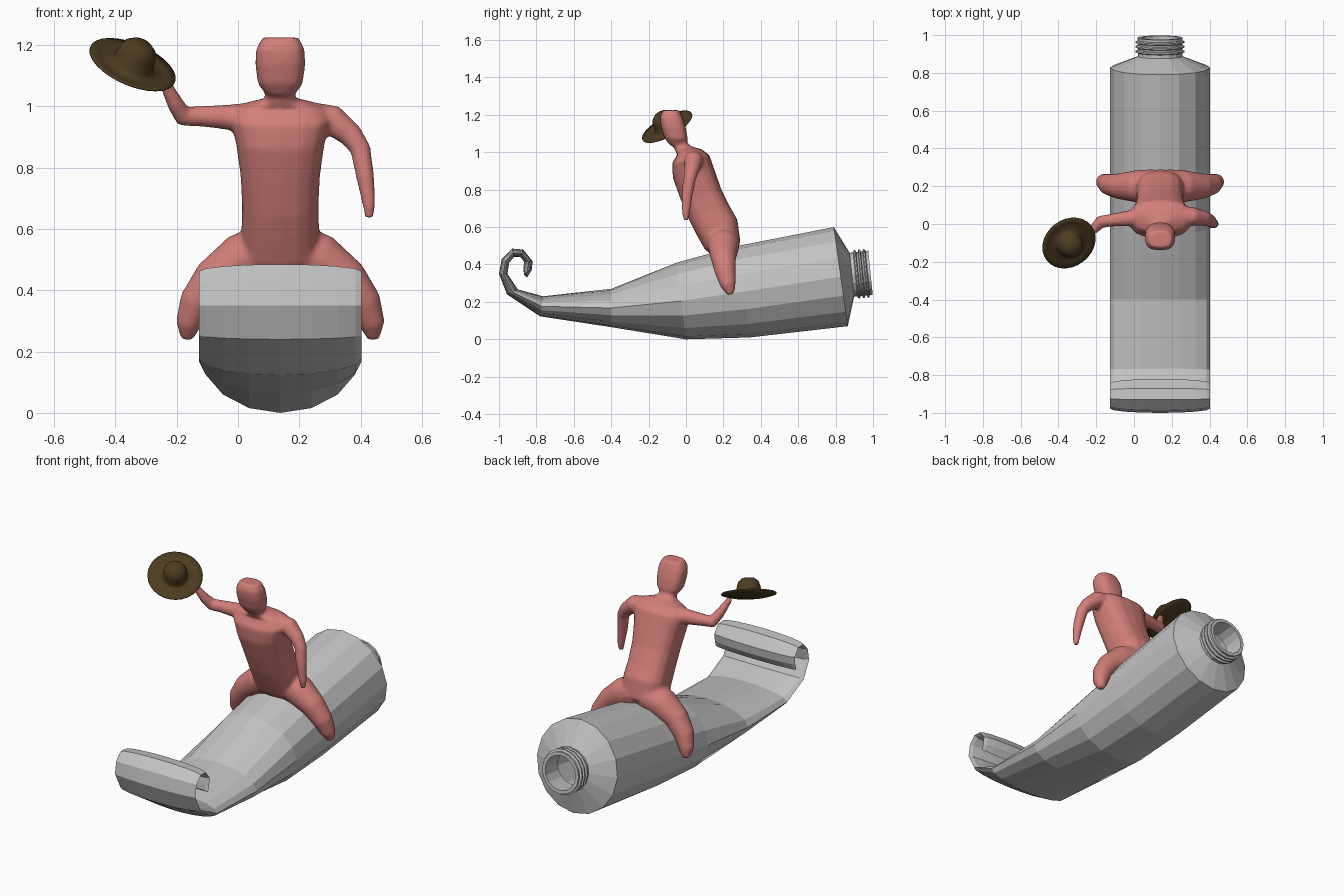
import bpy, bmesh, math
from mathutils import Vector

cube = bpy.data.objects.get("Cube")
if cube:
    bpy.data.objects.remove(cube)

CX = 0.138  # shared centre line of tube and rider


def material(name, rgb):
    m = bpy.data.materials.new(name)
    m.use_nodes = True
    m.diffuse_color = (*rgb, 1)
    bsdf = m.node_tree.nodes["Principled BSDF"]
    bsdf.inputs["Base Color"].default_value = (*rgb, 1)
    bsdf.inputs["Roughness"].default_value = 0.7
    return m


metal = material("tube grey", (0.55, 0.55, 0.55))
skin = material("salmon skin", (0.65, 0.21, 0.19))
felt = material("brown felt", (0.075, 0.045, 0.015))


def loft(bm, rings, n=16, power=1.0, caps=(True, True)):
    """Bridge rings given as (centre, side vector, up vector)."""
    def bend(t):
        return math.copysign(abs(t) ** power, t)
    loops = []
    for c, u, v in rings:
        angles = [2 * math.pi * i / n for i in range(n)]
        loops.append([bm.verts.new(c + u * bend(math.cos(a)) + v * bend(math.sin(a)))
                      for a in angles])
    for a, b in zip(loops, loops[1:]):
        for i in range(n):
            j = (i + 1) % n
            bm.faces.new((a[i], a[j], b[j], b[i]))
    if caps[0]:
        bm.faces.new(loops[0][::-1])
    if caps[1]:
        bm.faces.new(loops[-1])


def side_rings(sections):
    """Sections: two opposite points in the side plane, then half width."""
    rings = []
    for y1, z1, y2, z2, w in sections:
        a, b = Vector((CX, y1, z1)), Vector((CX, y2, z2))
        rings.append(((a + b) / 2, Vector((w, 0, 0)), (b - a) / 2))
    return rings


def limb_rings(path):
    """Path: x, y, z, radius; rings follow the path direction."""
    pts = [Vector(p[:3]) for p in path]
    rings = []
    for i, p in enumerate(path):
        d = (pts[min(i + 1, len(pts) - 1)] - pts[max(i - 1, 0)]).normalized()
        u = d.cross(Vector((0, 1, 0))).normalized()
        rings.append((pts[i], u * p[3], d.cross(u) * p[3]))
    return rings


def finish(name, bm, mat, smooth=False):
    bmesh.ops.recalc_face_normals(bm, faces=bm.faces)
    me = bpy.data.meshes.new(name)
    bm.to_mesh(me)
    bm.free()
    me.materials.append(mat)
    for p in me.polygons:
        p.use_smooth = smooth
    ob = bpy.data.objects.new(name, me)
    bpy.context.collection.objects.link(ob)
    return ob


# Tube body: flattened, rolled-up tail through to the round shoulder
W = 0.265
tail = [(-.85, .33, -.865, .345), (-.825, .37, -.87, .375), (-.82, .417, -.865, .415),
        (-.87, .48, -.885, .44), (-.93, .485, -.92, .44), (-.985, .43, -.945, .41),
        (-1, .35, -.955, .35), (-.957, .24, -.9, .267), (-.78, .123, -.765, .23),
        (-.4, .065, -.4, .27), (0, 0, -.05, .41), (.34, .01, .28, .5), (.865, .07, .79, .6)]
bm = bmesh.new()
rings = side_rings([(*s, W) for s in tail])

# Shoulder cone, threaded neck and hollow mouth
axis, up = Vector((0, .995, .1)), Vector((0, -.1, .995))
base = Vector((CX, .887, .345))
profile = [(0, .118)]
for k in range(3):
    t = .018 + k * .025
    profile += [(t, .118), (t + .005, .13), (t + .012, .13), (t + .017, .118)]
profile += [(.1, .12), (.1, .1), (-.02, .1)]
rings += [(base + axis * t, Vector((r, 0, 0)), up * r) for t, r in profile]
loft(bm, rings, caps=(True, False))
finish("squeeze_tube", bm, metal)

# Rider: torso, head and limbs fused into one soft body
bm = bmesh.new()
torso = [(.17, .43, .25, .46, .07), (.1, .48, .29, .53, .125), (.05, .57, .275, .64, .127),
         (.015, .64, .235, .71, .125), (-.03, .75, .19, .8, .13), (-.07, .86, .155, .9, .145),
         (-.075, .94, .125, .985, .165), (-.045, .99, .085, 1.015, .14),
         (-.06, 1.01, .02, 1.035, .05), (-.075, 1.05, 0, 1.065, .05)]
loft(bm, side_rings(torso), power=.75)
head = [(-.085, 1.035, -.01, 1.04, .045), (-.115, 1.075, .01, 1.07, .073),
        (-.135, 1.14, 0, 1.13, .082), (-.14, 1.19, -.015, 1.18, .08),
        (-.125, 1.225, -.035, 1.225, .06)]
loft(bm, side_rings(head), power=.75)
for s in (-1, 1):
    leg = [(.04, .2, .53, .09), (.13, .2, .5, .085), (.22, .2, .435, .068),
           (.275, .21, .36, .056), (.3, .225, .29, .042), (.305, .24, .24, .02)]
    loft(bm, limb_rings([(CX + s * x, y, z, r) for x, y, z, r in leg]))
raised_arm = [(.06, .03, .965, .05), (-.03, .03, .965, .042), (-.12, .02, .968, .034),
              (-.18, .01, .968, .034), (-.205, -.02, 1.01, .028),
              (-.235, -.05, 1.07, .02), (-.25, -.06, 1.1, .016)]
lowered_arm = [(.24, .04, .96, .055), (.31, .04, .955, .05), (.37, .03, .905, .04),
               (.4, .02, .86, .034), (.415, .005, .77, .03), (.428, 0, .68, .022),
               (.428, 0, .635, .014)]
for arm in (raised_arm, lowered_arm):
    loft(bm, limb_rings(arm))
rider = finish("rider_body", bm, skin, True)
fuse = rider.modifiers.new("fuse", 'REMESH')
fuse.mode = 'VOXEL'
fuse.voxel_size = 0.009
fuse.use_smooth_shade = True
soften = rider.modifiers.new("soften", 'SMOOTH')
soften.factor = 0.5
soften.iterations = 8

# Hat: revolved brim and domed crown, tilted in the raised hand
bm = bmesh.new()
hat = [(.002, -.012), (.07, -.01), (.12, -.003), (.15, .006), (.15, .01), (.12, .004),
       (.078, .002), (.068, .012), (.064, .05), (.055, .075), (.035, .092), (.002, .098)]
loft(bm, [(Vector((0, 0, h)), Vector((r, 0, 0)), Vector((0, r, 0))) for r, h in hat], n=28)
hat_ob = finish("hat", bm, felt, True)
hat_ob.location = (-.347, -.097, 1.13)
hat_ob.rotation_euler = Vector((.35, -.45, .82)).to_track_quat('Z', 'Y').to_euler()
